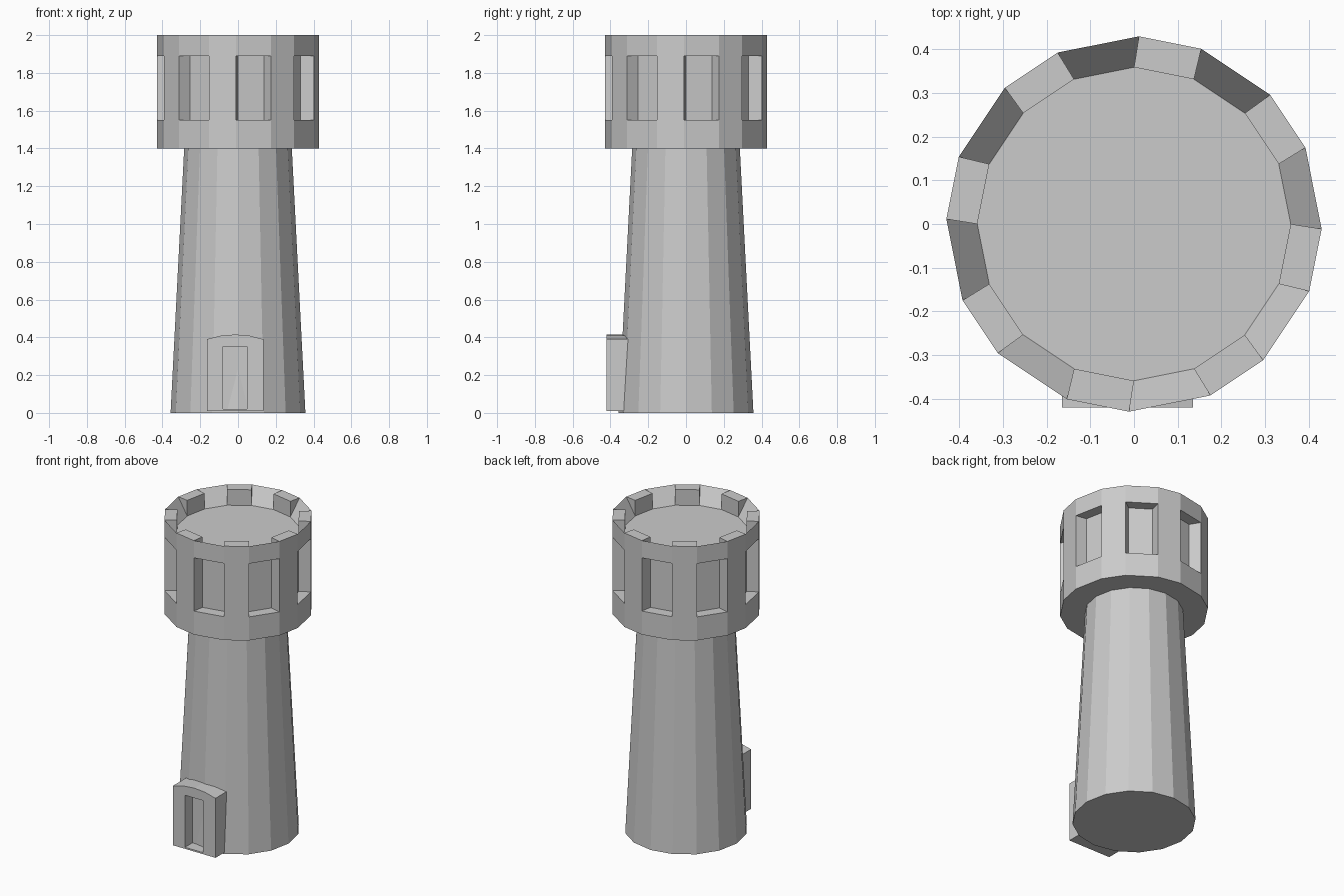
import bpy, bmesh, math
from mathutils import Matrix

if "Cube" in bpy.data.objects:
    bpy.data.objects.remove(bpy.data.objects["Cube"])


def finish(name, bm):
    bmesh.ops.recalc_face_normals(bm, faces=bm.faces[:])
    me = bpy.data.meshes.new(name)
    bm.to_mesh(me)
    bm.free()
    ob = bpy.data.objects.new(name, me)
    bpy.context.collection.objects.link(ob)
    return ob


def prism(name, outline, y0, y1):
    """Extrude an x-z outline along y."""
    bm = bmesh.new()
    face = bm.faces.new([bm.verts.new((x, y0, z)) for x, z in outline])
    out = bmesh.ops.extrude_face_region(bm, geom=[face])
    moved = [v for v in out["geom"] if isinstance(v, bmesh.types.BMVert)]
    bmesh.ops.translate(bm, verts=moved, vec=(0, y1 - y0, 0))
    return finish(name, bm)


# Tapered 16-sided tower body
bm = bmesh.new()
bmesh.ops.create_cone(bm, cap_ends=True, segments=16, radius1=0.357, radius2=0.285,
                      depth=1.4, matrix=Matrix.Translation((0, 0, 0.7)))
finish("tower_body", bm)

# Overhanging head: windows alternate with solid piers
bm = bmesh.new()
R_OUT, R_IN = 0.43, 0.359


def column(angle, r, heights):
    t = math.radians(90 - angle)
    return [bm.verts.new((r * math.cos(t), r * math.sin(t), z)) for z in heights]


outer, inner = [], []
for k in range(8):
    for edge, shift in ((0, 1.5), (22.5, -1.5)):
        outer.append(column(45 * k + edge + shift, R_OUT, (1.4, 1.55, 1.89, 2.0)))
        inner.append(column(45 * k + edge, R_IN, (1.55, 1.89, 1.9, 2.0)))

for i in range(16):
    j = (i + 1) % 16
    a, b, c, d = outer[i], outer[j], inner[i], inner[j]
    quads = [(a[0], b[0], b[1], a[1]), (a[2], b[2], b[3], a[3])]
    if i % 2:
        # recessed window, with the parapet sloping to the floor behind it
        quads += [(c[0], d[0], d[1], c[1]),
                  (a[1], b[1], d[0], c[0]), (a[2], b[2], d[1], c[1]),
                  (a[1], a[2], c[1], c[0]), (b[1], b[2], d[1], d[0]),
                  (a[3], b[3], d[2], c[2])]
    else:
        # solid pier with a flat block on the parapet
        quads += [(a[1], b[1], b[2], a[2]), (a[3], b[3], d[3], c[3]),
                  (c[2], d[2], d[3], c[3]),
                  (a[3], c[3], c[2]), (b[3], d[3], d[2])]
    for q in quads:
        bm.faces.new(q)
bm.faces.new([v[2] for v in inner])
bm.faces.new([v[0] for v in outer])
finish("tower_head", bm)

# Arched doorway with a narrow recess
arch = [(-0.165, 0.01), (0.135, 0.01), (0.135, 0.39), (0.06, 0.409),
        (-0.015, 0.415), (-0.09, 0.409), (-0.165, 0.39)]
door = prism("doorway", arch, -0.42, -0.27)
slot = prism("door_cutter", [(-0.08, 0.02), (0.047, 0.02), (0.047, 0.352), (-0.08, 0.352)],
             -0.5, -0.345)
cut = door.modifiers.new("recess", "BOOLEAN")
cut.operation = "DIFFERENCE"
cut.solver = "EXACT"
cut.object = slot
bpy.context.view_layer.objects.active = door
bpy.ops.object.modifier_apply(modifier=cut.name)
bpy.data.objects.remove(slot)
